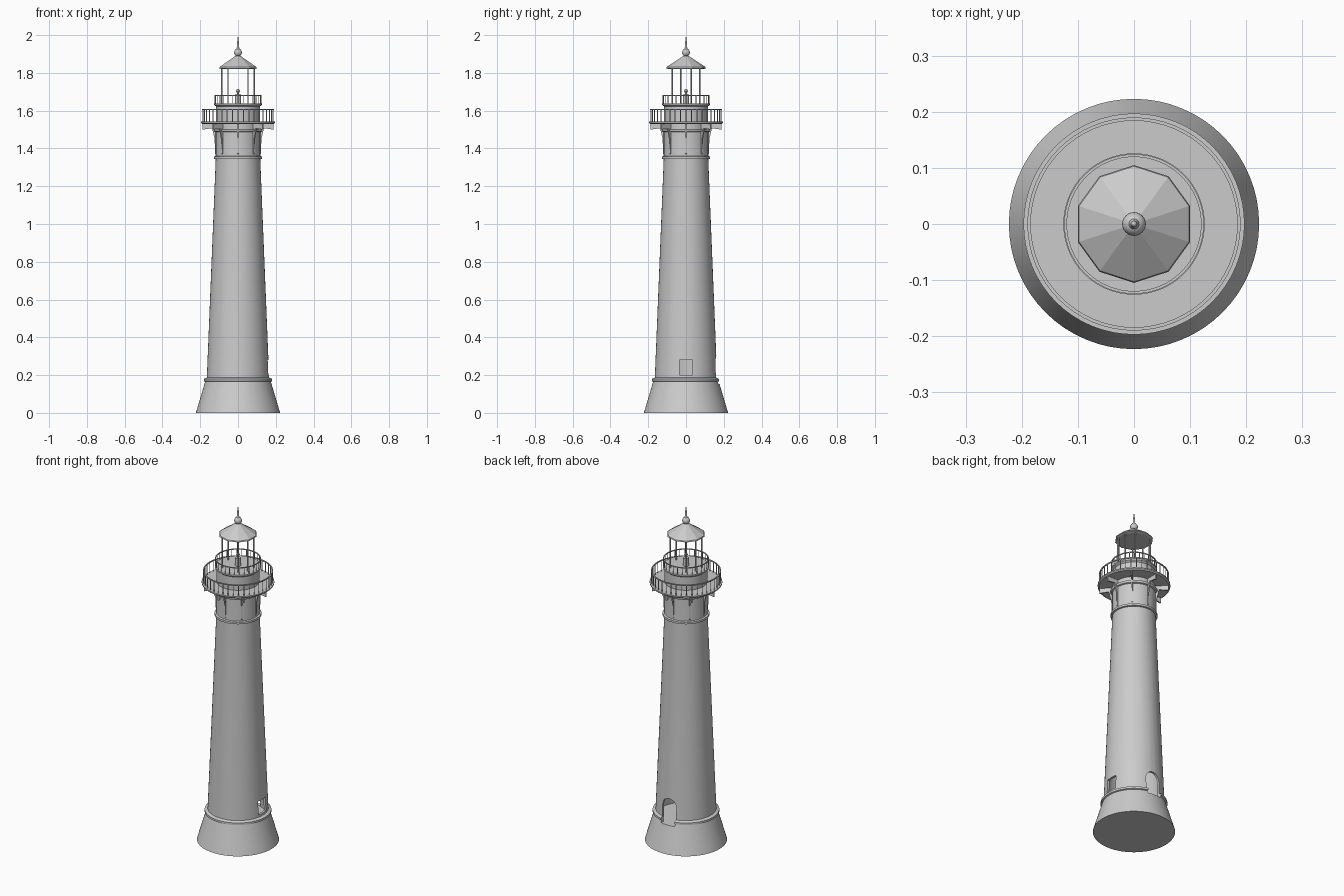
import bpy, bmesh, math
from mathutils import Matrix, Vector

if "Cube" in bpy.data.objects:
    bpy.data.objects.remove(bpy.data.objects["Cube"])


def finish(name, bm, smooth=True):
    bmesh.ops.recalc_face_normals(bm, faces=bm.faces)
    me = bpy.data.meshes.new(name)
    bm.to_mesh(me)
    bm.free()
    ob = bpy.data.objects.new(name, me)
    bpy.context.collection.objects.link(ob)
    bpy.ops.object.select_all(action='DESELECT')
    ob.select_set(True)
    bpy.context.view_layer.objects.active = ob
    if smooth:
        bpy.ops.object.shade_smooth_by_angle(angle=math.radians(30))
    return ob


def lathe(name, profile, seg=64, closed=False, start=0.0, smooth=True):
    """Revolve (radius, z) points around the z axis."""
    bm = bmesh.new()
    rings = []
    for r, z in profile:
        if r == 0:
            rings.append([bm.verts.new((0, 0, z))] * seg)
        else:
            a = [start + 2 * math.pi * i / seg for i in range(seg)]
            rings.append([bm.verts.new((r * math.cos(t), r * math.sin(t), z)) for t in a])
    pairs = list(zip(rings, rings[1:])) + ([(rings[-1], rings[0])] if closed else [])
    for lo, hi in pairs:
        for i in range(seg):
            j = (i + 1) % seg
            face = list(dict.fromkeys((lo[i], lo[j], hi[j], hi[i])))
            if len(face) > 2:
                bm.faces.new(face)
    return finish(name, bm, smooth)


def posts(name, angles, radius, z0, z1, thick, sides=6):
    bm = bmesh.new()
    for t in angles:
        m = Matrix.Translation((radius * math.cos(t), radius * math.sin(t), (z0 + z1) / 2))
        bmesh.ops.create_cone(bm, cap_ends=True, segments=sides, radius1=thick,
                              radius2=thick, depth=z1 - z0, matrix=m)
    return finish(name, bm)


def hoop(name, radius, z, w, h):
    return lathe(name, [(radius - w, z - h), (radius + w, z - h),
                        (radius + w, z + h), (radius - w, z + h)], closed=True)


def prism(bm, outline, offset):
    """Extrude a flat outline along an offset vector."""
    f = bm.faces.new([bm.verts.new(p) for p in outline])
    ext = bmesh.ops.extrude_face_region(bm, geom=[f])['geom']
    vs = [g for g in ext if isinstance(g, bmesh.types.BMVert)]
    bmesh.ops.translate(bm, verts=vs, vec=offset)
    return list(f.verts) + vs


def around(n):
    return [2 * math.pi * i / n for i in range(n)]


# Flared base, string course and hollow tapering tower
tower = lathe("tower", [
    (0, 0), (0.223, 0), (0.174, 0.165), (0.181, 0.168), (0.181, 0.18), (0.165, 0.187),
    (0.118, 1.34), (0.118, 1.50), (0.105, 1.50), (0.105, 1.34), (0.152, 0.187),
    (0.155, 0.15), (0, 0.15)])

# Arched doorway at the back, rectangular window on the right
bm = bmesh.new()
arch = [(0.045, 0.1, 0.152)] + [
    (0.045 * math.cos(t), 0.1, 0.258 + 0.045 * math.sin(t))
    for t in [math.pi * i / 12 for i in range(13)]] + [(-0.045, 0.1, 0.152)]
prism(bm, arch, Vector((0, 0.2, 0)))
door_cut = finish("door_cutter", bm, False)
bm = bmesh.new()
prism(bm, [(0.1, y, z) for y, z in ((-0.035, 0.2), (0.035, 0.2), (0.035, 0.28), (-0.035, 0.28))],
      Vector((0.15, 0, 0)))
window_cut = finish("window_cutter", bm, False)
bpy.context.view_layer.objects.active = tower
for cut in (door_cut, window_cut):
    mod = tower.modifiers.new("opening", 'BOOLEAN')
    mod.operation = 'DIFFERENCE'
    mod.solver = 'EXACT'
    mod.object = cut
    # keep cuts ahead of any shading modifier
    bpy.ops.object.modifier_apply(modifier=mod.name)
for cut in (door_cut, window_cut):
    bpy.data.objects.remove(cut)

# Upper mouldings
lathe("neck_ring", [(0.112, 1.342), (0.127, 1.345), (0.127, 1.357), (0.112, 1.362)], closed=True)
lathe("capital_ring", [(0.112, 1.485), (0.126, 1.49), (0.129, 1.502), (0.112, 1.505)], closed=True)

# Gallery brackets
bm = bmesh.new()
side = [(0.112, 1.365), (0.121, 1.372), (0.124, 1.45), (0.137, 1.507), (0.187, 1.5),
        (0.187, 1.535), (0.112, 1.535)]
for t in around(8):
    vs = prism(bm, [(r, -0.004, z) for r, z in side], Vector((0, 0.008, 0)))
    bmesh.ops.rotate(bm, verts=vs, cent=(0, 0, 0), matrix=Matrix.Rotation(t, 3, 'Z'))
finish("gallery_brackets", bm, False)

# Main gallery and watch room
lathe("gallery_floor", [(0, 1.53), (0.19, 1.53), (0.197, 1.536), (0.197, 1.543), (0, 1.543)])
lathe("gallery_support", [(0.117, 1.50), (0.117, 1.532)])
posts("gallery_rail_posts", around(40), 0.187, 1.54, 1.607, 0.0022)
hoop("gallery_handrail", 0.187, 1.607, 0.003, 0.003)
lathe("watch_room", [(0.116, 1.54), (0.116, 1.622), (0.126, 1.63), (0.126, 1.638), (0, 1.638)])

# Upper walkway railing
posts("lantern_rail_posts", around(28), 0.122, 1.636, 1.68, 0.0018)
hoop("lantern_handrail", 0.122, 1.68, 0.0025, 0.0025)

# Lantern posts, sill and lamp
corners = [math.radians(18 + 36 * i) for i in range(10)]
posts("lantern_posts", [t for t in corners if abs(math.cos(t)) > 0.1], 0.09, 1.636, 1.826, 0.004)
lathe("lamp", [(0, 1.638), (0.015, 1.638), (0.015, 1.685), (0.005, 1.688), (0.005, 1.695),
               (0.011, 1.703), (0.008, 1.711), (0, 1.714)], 20)

# Ten-sided roof with ball and spike
lathe("roof", [(0, 1.82), (0.092, 1.82), (0.105, 1.824), (0.103, 1.831), (0.014, 1.89), (0, 1.89)],
      10, start=math.radians(18), smooth=False)
bm = bmesh.new()
bmesh.ops.create_uvsphere(bm, u_segments=24, v_segments=14, radius=0.021,
                          matrix=Matrix.Translation((0, 0, 1.908)))
finish("roof_ball", bm)
lathe("roof_spike", [(0, 1.925), (0.01, 1.925), (0.006, 1.935), (0.006, 1.95), (0, 2.0)], 16)
